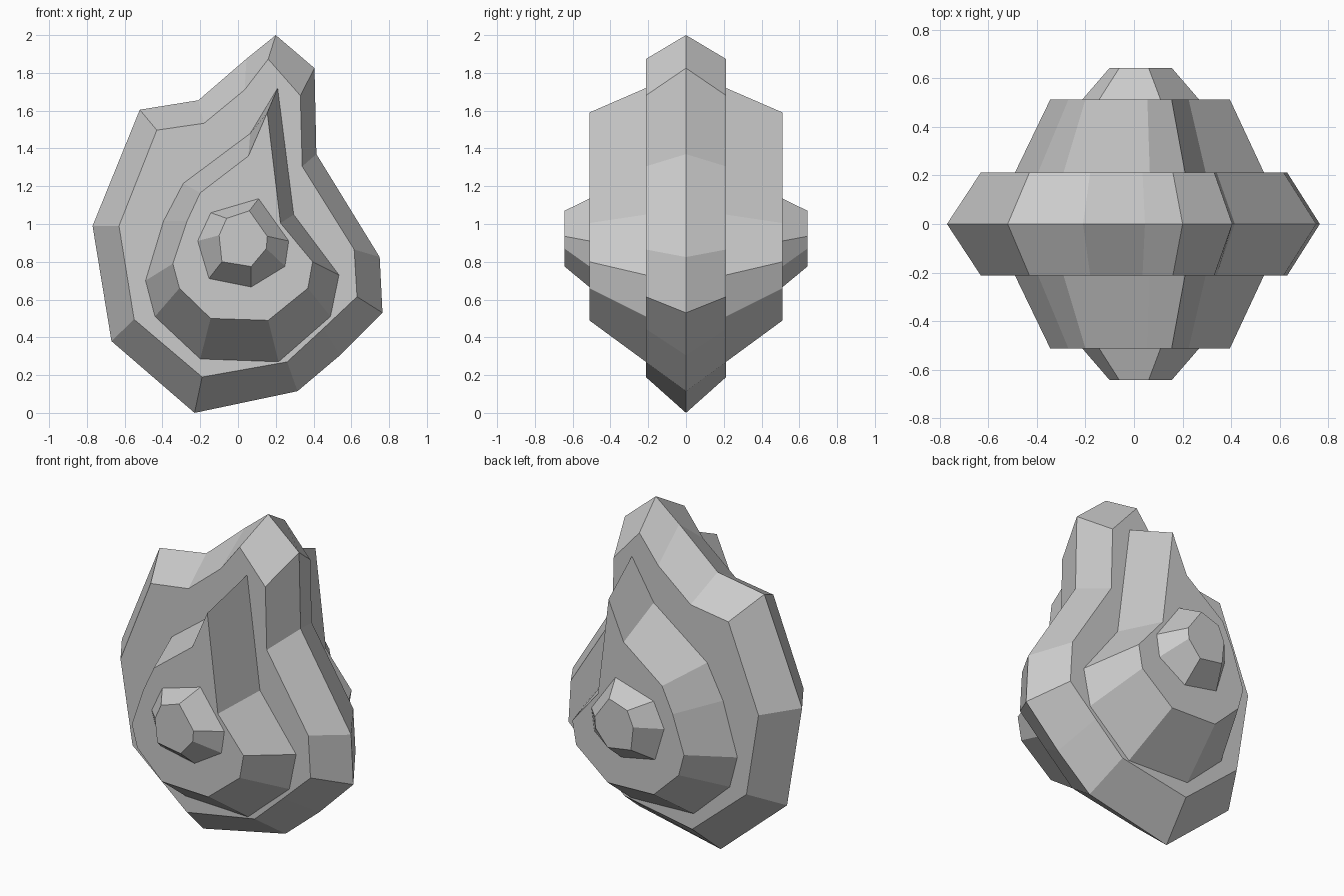
import bpy, bmesh

# Front-view outlines as (x, z), clockwise from the tip
RIM = [(.20, 2.0), (.405, 1.825), (.415, 1.37), (.75, .825), (.765, .53), (.54, .305),
       (.315, .115), (-.23, 0), (-.67, .38), (-.77, .99), (-.52, 1.605), (-.21, 1.655), (.045, 1.875)]
FACE = [(.16, 1.873), (.33, 1.68), (.34, 1.305), (.615, .865), (.63, .615), (.45, .445),
        (.26, .27), (-.19, .19), (-.55, .495), (-.63, .99), (-.43, 1.497), (-.18, 1.533), (.035, 1.71)]
DROP_BASE = [(.21, 1.72), (.295, 1.05), (.535, .73), (.49, .51), (.215, .27), (-.20, .285),
             (-.44, .51), (-.49, .70), (-.395, 1.015), (-.29, 1.215), (.065, 1.48)]
DROP_TOP = [(.155, 1.59), (.225, 1.005), (.395, .80), (.37, .66), (.16, .49), (-.145, .50),
            (-.31, .66), (-.345, .79), (-.27, 1.015), (-.20, 1.165), (.055, 1.36)]
KNOB_BASE = [(.11, 1.135), (.27, .91), (.25, .775), (.07, .665), (-.155, .71), (-.215, .91), (-.145, 1.06)]
KNOB_TOP = [(.06, 1.07), (.155, .935), (.15, .87), (.07, .775), (-.085, .80), (-.10, .94), (-.06, 1.03)]


def loft(name, rings, cap_start):
    """Bridge a list of (outline, y) rings and cap the ends."""
    bm = bmesh.new()
    loops = [[bm.verts.new((x, y, z)) for x, z in pts] for pts, y in rings]
    for a, b in zip(loops, loops[1:]):
        for i in range(len(a)):
            j = (i + 1) % len(a)
            bm.faces.new((a[i], a[j], b[j], b[i]))
    if cap_start:
        bm.faces.new(loops[0][::-1])
    bm.faces.new(loops[-1])
    # rings run from +y to -y for the body and from the body outwards for the rest
    if rings[-1][1] < rings[0][1]:
        bmesh.ops.reverse_faces(bm, faces=bm.faces[:])
    bmesh.ops.recalc_face_normals(bm, faces=bm.faces[:])
    mesh = bpy.data.meshes.new(name)
    bm.to_mesh(mesh)
    bm.free()
    obj = bpy.data.objects.new(name, mesh)
    bpy.context.collection.objects.link(obj)
    return obj


# Main flame-shaped body with a sharp rim in the middle
loft("body", [(FACE, .213), (RIM, 0), (FACE, -.213)], True)

# Raised teardrop and round knob on the front and back
for side, s in (("front", -1), ("back", 1)):
    loft(side + "_teardrop", [(DROP_BASE, s * .212), (DROP_TOP, s * .512)], False)
    loft(side + "_knob", [(KNOB_BASE, s * .51), (KNOB_TOP, s * .643)], False)
